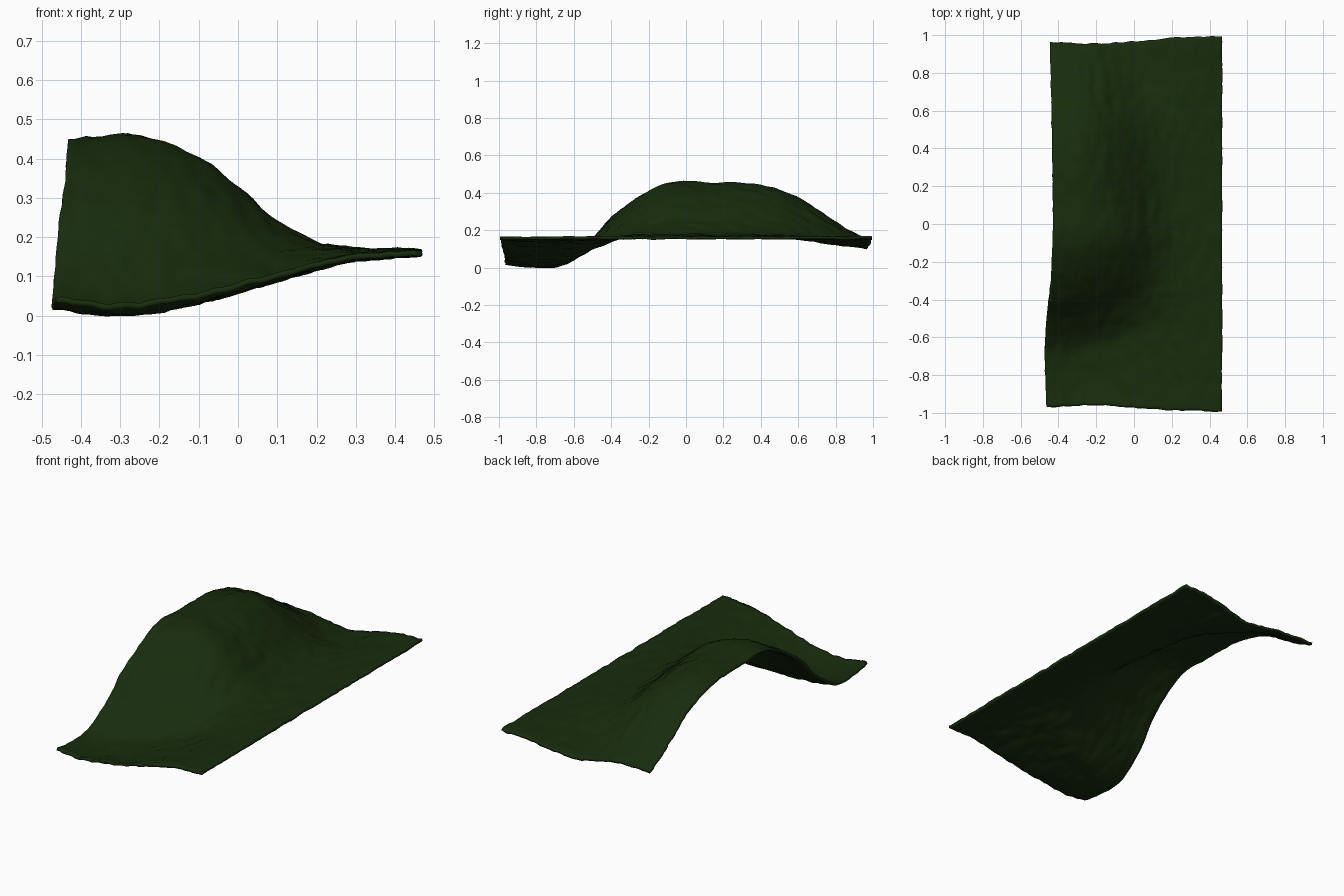
import bpy, bmesh
from math import exp
from mathutils import Vector, noise

if "Cube" in bpy.data.objects:
    bpy.data.objects.remove(bpy.data.objects["Cube"])

NX, NY = 60, 120
BASE = 0.16


def curve(points, t):
    """Smooth interpolation (Catmull-Rom style) through (t, value) points."""
    if t <= points[0][0]:
        return points[0][1]
    if t >= points[-1][0]:
        return points[-1][1]
    n = len(points)
    slope = lambda i: ((points[min(i + 1, n - 1)][1] - points[max(i - 1, 0)][1]) /
                       (points[min(i + 1, n - 1)][0] - points[max(i - 1, 0)][0]))
    i = max(k for k in range(n - 1) if points[k][0] <= t)
    (t0, a), (t1, b) = points[i], points[i + 1]
    h = t1 - t0
    s = (t - t0) / h
    return ((2*s**3 - 3*s*s + 1) * a + (s**3 - 2*s*s + s) * h * slope(i)
            + (3*s*s - 2*s**3) * b + (s**3 - s*s) * h * slope(i + 1))


def ramp(a, b, t):
    s = min(1, max(0, (t - a) / (b - a)))
    return s * s * (3 - 2 * s)


# Wave along the length on the raised side
wave = [(-1, .035), (-.88, .014), (-.75, .010), (-.64, .035), (-.5, .15), (-.38, .28),
        (-.22, .395), (-.07, .452), (.1, .447), (.3, .445), (.48, .415), (.6, .365),
        (.73, .285), (.85, .205), (.97, .145)]
# How strongly the hill and the dip fade towards the flat side
hill = [(-.47, .94), (-.36, .98), (-.26, 1), (-.1, .82), (0, .57), (.1, .27), (.2, .08), (.3, .02), (.47, 0)]
dip = [(-.47, .9), (-.36, 1), (-.26, 1), (-.1, .82), (0, .63), (.1, .44), (.2, .24), (.3, .09), (.47, 0)]
# Outline of the sheet
left = [(-1, -.465), (-.7, -.472), (-.5, -.462), (-.3, -.44), (0, -.43), (.5, -.435), (1, -.445)]
front = [(-.47, -.97), (-.2, -.958), (0, -.973), (.2, -.985), (.47, -.994)]
back = [(-.47, .962), (-.2, .953), (0, .965), (.2, .985), (.47, .994)]

bm = bmesh.new()
grid = []
for j in range(NY + 1):
    row = []
    for i in range(NX + 1):
        u, v = i / NX, j / NY
        xl = curve(left, -1 + 2 * v)
        x = xl + (.466 - xl) * u
        y0, y1 = curve(front, x), curve(back, x)
        y = y0 + (y1 - y0) * v
        # rising slope swings backwards towards the flat side
        swing = .09 * min(1.2, max(0, (x + .45) / .45)) ** 2
        swing *= ramp(-.9, -.6, y) * (1 - ramp(-.35, .1, y))
        d = curve(wave, y - swing) - BASE
        # hill narrows towards the back
        xs = x + .12 * max(0, y + .1) * ramp(-.4, -.1, x)
        z = BASE + d * (curve(hill, xs) if d > 0 else curve(dip, x))
        # shallow sag near the back edge
        z -= .045 * ramp(.45, .85, y) * exp(-((x - .03) / .2) ** 2)
        # fine wrinkles
        z += .007 * noise.noise(Vector((x * 22, y * 9, 0)))
        z += .003 * noise.noise(Vector((x * 50, y * 20, 3)))
        edge = .008 * noise.noise(Vector((x * 25, y * 25, 5)))
        row.append(bm.verts.new((x + edge * .5, y + edge, z)))
    grid.append(row)
for j in range(NY):
    for i in range(NX):
        bm.faces.new((grid[j][i], grid[j][i + 1], grid[j + 1][i + 1], grid[j + 1][i]))

me = bpy.data.meshes.new("draped_sheet")
bm.to_mesh(me)
bm.free()
sheet = bpy.data.objects.new("draped_sheet", me)
bpy.context.collection.objects.link(sheet)

# Thin cloth thickness
solid = sheet.modifiers.new("thickness", 'SOLIDIFY')
solid.thickness = .014
solid.offset = 0

mat = bpy.data.materials.new("dark_green")
mat.diffuse_color = (.009, .025, .004, 1)
mat.use_nodes = True
mat.node_tree.nodes["Principled BSDF"].inputs["Base Color"].default_value = mat.diffuse_color
me.materials.append(mat)

bpy.context.view_layer.objects.active = sheet
sheet.select_set(True)
bpy.ops.object.shade_smooth_by_angle()
